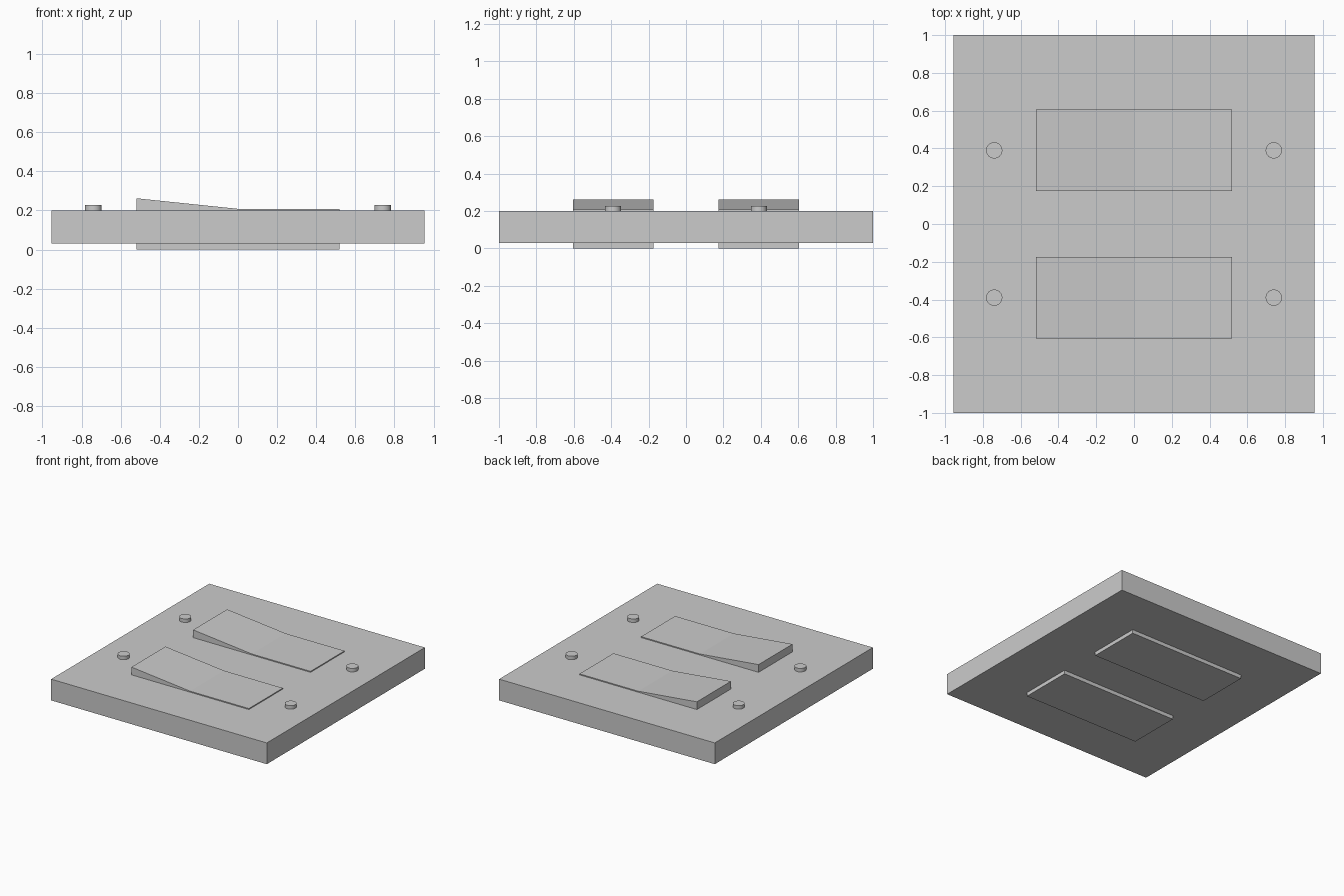
import bpy, bmesh

if "Cube" in bpy.data.objects:
    bpy.data.objects.remove(bpy.data.objects["Cube"])


def extrude_profile(name, profile, y0, y1):
    """Extrude a closed (x, z) profile along y."""
    mesh = bpy.data.meshes.new(name)
    bm = bmesh.new()
    face = bm.faces.new([bm.verts.new((x, y0, z)) for x, z in profile])
    new = bmesh.ops.extrude_face_region(bm, geom=[face])["geom"]
    verts = [g for g in new if isinstance(g, bmesh.types.BMVert)]
    bmesh.ops.translate(bm, verts=verts, vec=(0, y1 - y0, 0))
    bmesh.ops.recalc_face_normals(bm, faces=bm.faces)
    bm.to_mesh(mesh)
    bm.free()
    obj = bpy.data.objects.new(name, mesh)
    bpy.context.collection.objects.link(obj)
    return obj


# Wall plate
extrude_profile("plate", [(-0.955, 0.03), (0.955, 0.03), (0.955, 0.2), (-0.955, 0.2)], -1, 1)

# Rocker switches: raised on the left, nearly flush on the right
rocker = [(-0.52, 0), (0.52, 0), (0.52, 0.208), (0, 0.208), (-0.52, 0.262)]
for side, y in (("front", -0.39), ("back", 0.39)):
    extrude_profile(f"rocker_{side}", rocker, y - 0.215, y + 0.215)

    # Screw heads at both ends of each rocker
    for end, x in (("left", -0.74), ("right", 0.74)):
        bpy.ops.mesh.primitive_cylinder_add(vertices=32, radius=0.043, depth=0.038,
                                            location=(x, y, 0.209))
        bpy.context.object.name = f"screw_{side}_{end}"
        bpy.ops.object.shade_smooth_by_angle()
